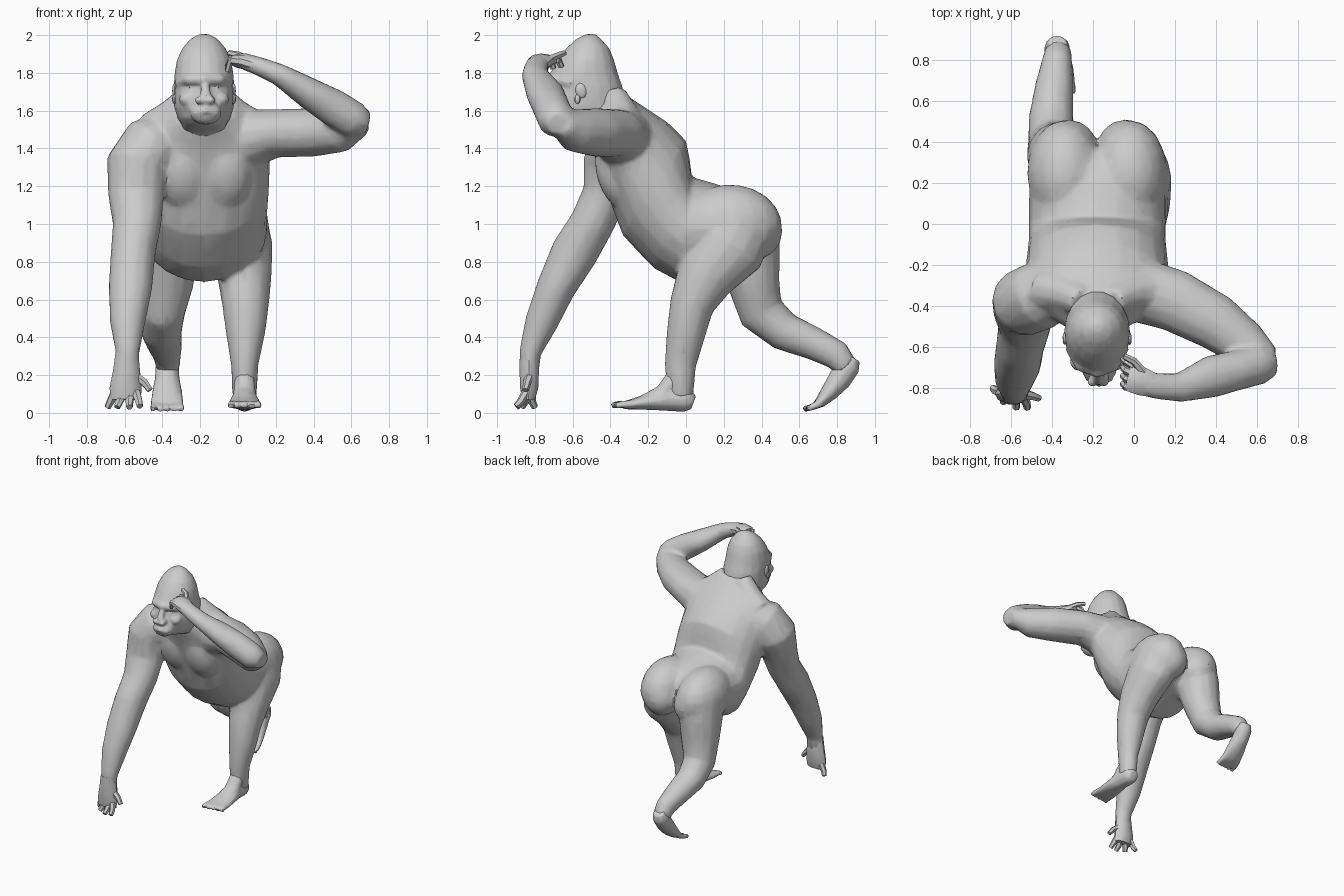
import bpy, bmesh, math
from mathutils import Vector, Matrix

gray = bpy.data.materials.new("gray hide")
gray.diffuse_color = (0.6, 0.6, 0.6, 1)
CX = -0.18


def finish(name, bm, fuse=None):
    """Make an object; fuse = (voxel size, smoothing steps, kept ratio) merges overlapping volumes."""
    bmesh.ops.recalc_face_normals(bm, faces=bm.faces)
    me = bpy.data.meshes.new(name)
    bm.to_mesh(me)
    bm.free()
    me.materials.append(gray)
    ob = bpy.data.objects.new(name, me)
    bpy.context.collection.objects.link(ob)
    bpy.ops.object.select_all(action='DESELECT')
    ob.select_set(True)
    bpy.context.view_layer.objects.active = ob
    if fuse:
        for kind, props in (('REMESH', dict(mode='VOXEL', voxel_size=fuse[0])),
                            ('SMOOTH', dict(factor=0.5, iterations=fuse[1])),
                            ('DECIMATE', dict(ratio=fuse[2]))):
            mod = ob.modifiers.new(kind.lower(), kind)
            for k, v in props.items():
                setattr(mod, k, v)
            bpy.ops.object.modifier_apply(modifier=mod.name)
    bpy.ops.object.shade_smooth_by_angle(angle=math.radians(38))


def loft(bm, rings):
    rows = [[bm.verts.new(p) for p in r] for r in rings]
    n = len(rows[0])
    for a, b in zip(rows, rows[1:]):
        for i in range(n):
            bm.faces.new((a[i], a[(i + 1) % n], b[(i + 1) % n], b[i]))
    bm.faces.new(rows[0])
    bm.faces.new(rows[-1])


def ring(c, u, v, n):
    return [c + u * math.cos(2 * math.pi * i / n) + v * math.sin(2 * math.pi * i / n) for i in range(n)]


def tube(bm, stations, ref=(1, 0, 0), n=14, grow=0.0):
    """Limb through (x, y, z, radius along ref, radius across)."""
    pts = [Vector(s[:3]) for s in stations]
    rings = []
    for i, s in enumerate(stations):
        t = (pts[min(i + 1, len(pts) - 1)] - pts[max(i - 1, 0)]).normalized()
        u = Vector(ref)
        u = (u - t * u.dot(t)).normalized()
        rings.append(ring(pts[i], u * (s[3] + grow), t.cross(u) * (s[-1] + grow), n))
    loft(bm, rings)


def ball(bm, c, r, tilt=0, seg=16):
    m = Matrix.Translation(c) @ Matrix.Rotation(math.radians(tilt), 4, 'X')
    bmesh.ops.create_uvsphere(bm, u_segments=seg, v_segments=seg * 5 // 8, radius=1,
                              matrix=m @ Matrix.Diagonal((*r, 1)))


def digits(bm, paths, r):
    for p in paths:
        tube(bm, [(*q, r * (1 - 0.15 * k)) for k, q in enumerate(p)], ref=(0.8, 0.5, 0.2), n=6)


# Trunk: sections given by top and bottom points (y, z) and half width
body = bmesh.new()
trunk = [(0.36, 1.10, 0.36, 0.90, 0.20), (0.28, 1.17, 0.28, 0.82, 0.30), (0.15, 1.215, 0.12, 0.75, 0.335),
         (0.03, 1.25, -0.03, 0.69, 0.335), (0.02, 1.34, -0.17, 0.765, 0.335), (0.0, 1.44, -0.335, 0.94, 0.345),
         (-0.10, 1.54, -0.41, 1.14, 0.35), (-0.22, 1.62, -0.47, 1.32, 0.35),
         (-0.29, 1.665, -0.51, 1.43, 0.27), (-0.34, 1.71, -0.56, 1.53, 0.16)]
rings = []
for yt, zt, yb, zb, w in trunk:
    a, b = Vector((CX, yt, zt)), Vector((CX, yb, zb))
    rings.append(ring((a + b) / 2, Vector((w, 0, 0)), (a - b) / 2, 20))
loft(body, rings)

# Buttocks, chest muscles, neck slopes
for s in (-1, 1):
    ball(body, (CX + s * 0.158, 0.25, 1.0), (0.185, 0.262, 0.208), -8)
    ball(body, (CX + s * 0.135, 0.36, 0.96), (0.14, 0.15, 0.15))
    ball(body, (CX + s * 0.112, -0.375, 1.255), (0.135, 0.095, 0.185), 18)
    tube(body, [(CX + s * 0.07, -0.38, 1.68, 0.07), (CX + s * 0.16, -0.34, 1.58, 0.09),
                (CX + s * 0.27, -0.32, 1.50, 0.10)], ref=(0, 1, 0), n=10)

# Planted arm, shoulder to wrist
G = 0.004
tube(body, [(-0.36, -0.30, 1.46, 0.13), (-0.46, -0.35, 1.41, 0.165), (-0.53, -0.38, 1.31, 0.165),
            (-0.54, -0.43, 1.15, 0.145, 0.118), (-0.535, -0.50, 1.0, 0.125, 0.115),
            (-0.555, -0.59, 0.85, 0.115, 0.122), (-0.57, -0.69, 0.66, 0.112, 0.10),
            (-0.585, -0.765, 0.48, 0.09, 0.085), (-0.585, -0.825, 0.32, 0.06, 0.055),
            (-0.59, -0.83, 0.2, 0.06, 0.045)], grow=G)
# Raised arm: upper arm, then forearm folding back to the brow
tube(body, [(-0.08, -0.28, 1.42, 0.15), (0.05, -0.33, 1.45, 0.155), (0.2, -0.375, 1.48, 0.125, 0.15),
            (0.4, -0.48, 1.485, 0.125, 0.135), (0.55, -0.59, 1.495, 0.11), (0.66, -0.66, 1.535, 0.06)],
     ref=(0, 0, 1), grow=G)
tube(body, [(0.69, -0.68, 1.53, 0.055), (0.615, -0.685, 1.55, 0.095), (0.5, -0.715, 1.62, 0.095),
            (0.38, -0.745, 1.69, 0.08, 0.1), (0.22, -0.80, 1.79, 0.055, 0.068), (0.10, -0.79, 1.84, 0.045, 0.06),
            (0.03, -0.77, 1.86, 0.04, 0.06)], ref=(0, 0, 1), grow=G)
# Forward leg and trailing leg
tube(body, [(-0.01, 0.29, 1.02, 0.16, 0.18), (0.02, 0.22, 0.88, 0.16, 0.205), (0.035, 0.10, 0.72, 0.14, 0.155),
            (0.04, 0.03, 0.57, 0.12, 0.115), (0.04, 0.0, 0.42, 0.10, 0.10),
            (0.035, -0.03, 0.25, 0.068, 0.08), (0.035, -0.03, 0.08, 0.06, 0.065)], grow=G)
tube(body, [(-0.35, 0.29, 1.02, 0.16, 0.18), (-0.365, 0.33, 0.85, 0.155, 0.17), (-0.38, 0.36, 0.68, 0.14, 0.135),
            (-0.40, 0.40, 0.53, 0.115, 0.12), (-0.405, 0.52, 0.43, 0.105, 0.10),
            (-0.39, 0.67, 0.37, 0.09, 0.085), (-0.375, 0.80, 0.305, 0.07, 0.075), (-0.37, 0.85, 0.24, 0.06)], grow=G)
finish("body", body, (0.015, 4, 0.13))

# Head: level sections (height, front y, back y, half width)
head = bmesh.new()
levels = [(1.43, -0.48, -0.25, 0.13), (1.49, -0.56, -0.26, 0.125), (1.525, -0.69, -0.28, 0.12), (1.56, -0.73, -0.30, 0.14),
          (1.62, -0.745, -0.31, 0.158), (1.68, -0.735, -0.325, 0.161), (1.73, -0.715, -0.335, 0.16),
          (1.77, -0.735, -0.35, 0.158), (1.80, -0.72, -0.36, 0.155), (1.87, -0.68, -0.38, 0.143),
          (1.93, -0.635, -0.405, 0.115), (1.98, -0.58, -0.45, 0.072), (2.005, -0.53, -0.48, 0.025)]
loft(head, [ring(Vector((CX, (f + b) / 2, z)), Vector((w, 0, 0)), Vector((0, (b - f) / 2, 0)), 18)
            for z, f, b, w in levels])
# Brow ridge, muzzle, nose, cheeks, lips
tube(head, [(CX + dx, y, z, r) for dx, y, z, r in
            ((-0.135, -0.60, 1.745, 0.025), (-0.08, -0.69, 1.765, 0.032), (0, -0.72, 1.765, 0.032),
             (0.08, -0.69, 1.765, 0.032), (0.135, -0.60, 1.745, 0.025))], ref=(0, 0, 1), n=8)
ball(head, (CX + 0.01, -0.715, 1.59), (0.085, 0.065, 0.065), seg=14)
ball(head, (CX + 0.01, -0.745, 1.655), (0.05, 0.045, 0.035), seg=12)
tube(head, [(CX + 0.005, -0.72, 1.75, 0.022), (CX + 0.01, -0.76, 1.67, 0.03)], n=8)
for s in (-1, 1):
    ball(head, (CX + 0.005 + s * 0.03, -0.77, 1.655), (0.024, 0.025, 0.02), seg=10)
    ball(head, (CX + s * 0.085, -0.67, 1.66), (0.05, 0.05, 0.04), seg=10)
tube(head, [(CX - 0.05, -0.75, 1.585, 0.016), (CX + 0.01, -0.78, 1.60, 0.018), (CX + 0.07, -0.75, 1.585, 0.016)],
     ref=(0, 0, 1), n=8)
finish("head", head, (0.009, 2, 0.14))

# Ears and eyes
for s, side in ((-1, "right"), (1, "left")):
    ear = bmesh.new()
    ball(ear, (CX + s * 0.155, -0.555, 1.705), (0.014, 0.03, 0.042), 15, 10)
    ball(ear, (CX + s * 0.157, -0.575, 1.66), (0.012, 0.016, 0.025), 0, 8)
    finish(side + "_ear", ear)
    eye = bmesh.new()
    ball(eye, (CX + s * 0.06, -0.685, 1.725), (0.026, 0.016, 0.01), 0, 8)
    finish(side + "_eye", eye)

# Planted hand: palm, four spread fingers, thumb
hand = bmesh.new()
tube(hand, [(-0.588, -0.83, 0.32, 0.060, 0.052), (-0.59, -0.83, 0.22, 0.072, 0.054),
            (-0.595, -0.83, 0.13, 0.085, 0.05), (-0.595, -0.835, 0.07, 0.08, 0.035)], n=10)
digits(hand, [[(-0.65, -0.82, 0.11), (-0.675, -0.815, 0.06), (-0.69, -0.80, 0.03)],
              [(-0.61, -0.835, 0.10), (-0.63, -0.855, 0.055), (-0.64, -0.87, 0.03)],
              [(-0.57, -0.84, 0.10), (-0.575, -0.87, 0.055), (-0.575, -0.90, 0.03)],
              [(-0.54, -0.845, 0.11), (-0.525, -0.875, 0.06), (-0.52, -0.90, 0.035)],
              [(-0.54, -0.83, 0.19), (-0.495, -0.84, 0.16), (-0.465, -0.85, 0.12)]], 0.025)
finish("planted_hand", hand)

# Raised hand: palm at the brow with curled fingers
hand = bmesh.new()
tube(hand, [(0.10, -0.79, 1.84, 0.046, 0.06), (0.04, -0.77, 1.86, 0.043, 0.072),
            (-0.01, -0.75, 1.865, 0.036, 0.074), (-0.03, -0.745, 1.865, 0.025, 0.06)], ref=(0, 0, 1), n=10)
digits(hand, [[(0.0, -0.745 + d * 0.055, 1.87), (-0.04, -0.735 + d * 0.062, 1.865),
               (-0.055, -0.72 + d * 0.06, 1.82 + 0.012 * d)] for d in (-1, -0.35, 0.3, 1)], 0.022)
digits(hand, [[(0.05, -0.73, 1.87), (0.0, -0.67, 1.895), (-0.05, -0.645, 1.905)]], 0.022)
finish("raised_hand", hand)

# Planted foot with toes
foot = bmesh.new()
tube(foot, [(0.035, 0.04, 0.055, 0.04, 0.04), (0.035, 0.0, 0.07, 0.062, 0.065), (0.035, -0.10, 0.075, 0.066, 0.065),
            (0.035, -0.19, 0.06, 0.08, 0.045), (0.035, -0.29, 0.045, 0.09, 0.028), (0.035, -0.33, 0.04, 0.08, 0.02)], n=12)
digits(foot, [[(0.035 + d * 0.07, -0.29, 0.045), (0.035 + d * 0.08, -0.345 - 0.015 * (1 - d), 0.045),
               (0.035 + d * 0.085, -0.37 - 0.012 * (1 - d), 0.035)] for d in (-0.9, -0.45, 0, 0.45, 0.9)], 0.023)
# Instep
tube(foot, [(0.035, -0.06, 0.17, 0.055, 0.06), (0.035, -0.13, 0.10, 0.06, 0.045), (0.035, -0.22, 0.07, 0.06, 0.03)], n=10)
finish("planted_foot", foot, (0.009, 2, 0.15))

# Trailing foot standing on its toes
foot = bmesh.new()
tube(foot, [(-0.375, 0.89, 0.29, 0.045, 0.035), (-0.375, 0.865, 0.25, 0.062, 0.06), (-0.375, 0.815, 0.18, 0.066, 0.063),
            (-0.375, 0.76, 0.11, 0.08, 0.048), (-0.375, 0.71, 0.055, 0.088, 0.03), (-0.375, 0.69, 0.04, 0.08, 0.02)], n=12)
digits(foot, [[(-0.375 + d * 0.07, 0.71, 0.05), (-0.375 + d * 0.08, 0.67, 0.032),
               (-0.375 + d * 0.085, 0.63 + 0.01 * d, 0.02)] for d in (-0.9, -0.45, 0, 0.45, 0.9)], 0.023)
finish("trailing_foot", foot, (0.009, 2, 0.15))
